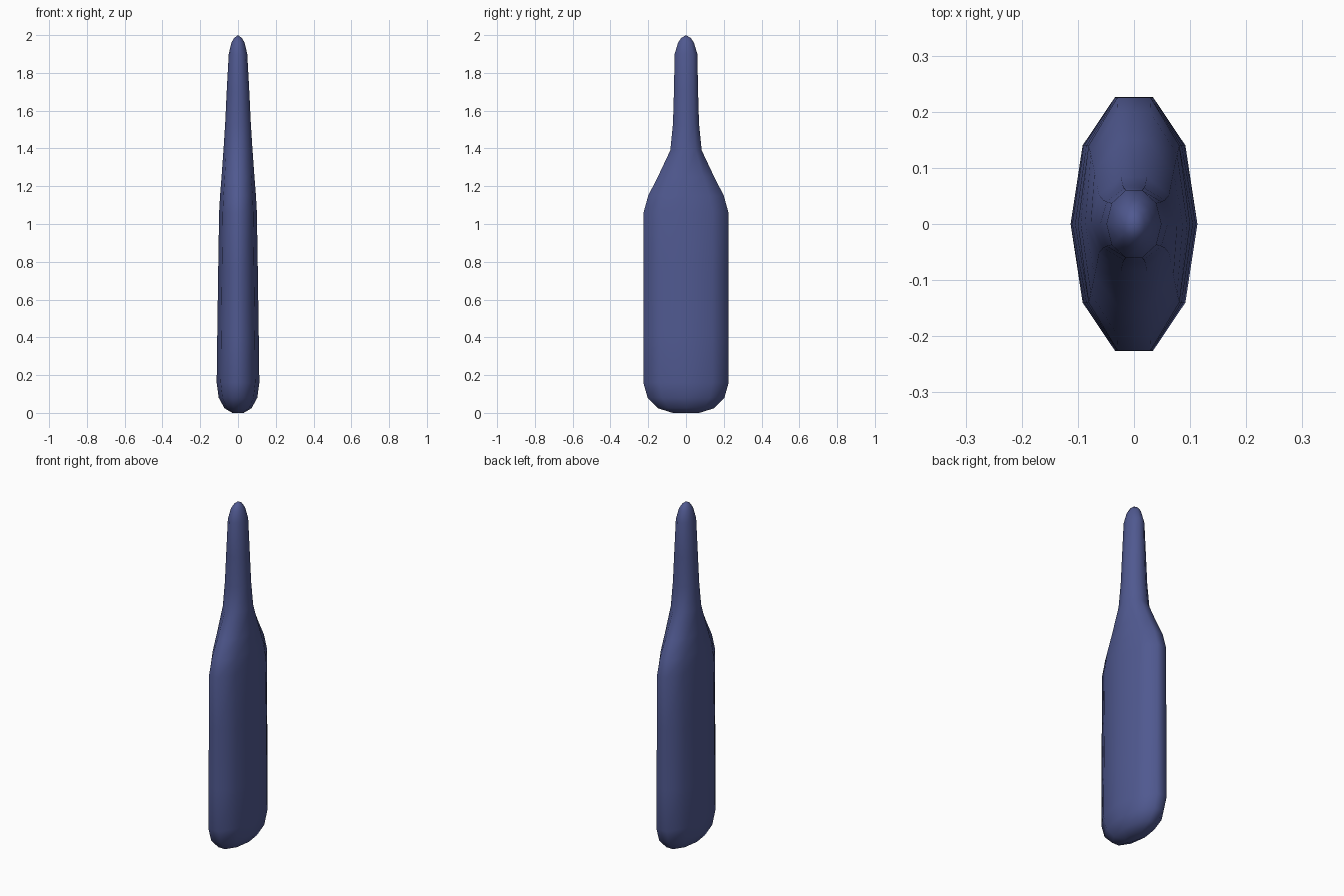
import bpy, bmesh

if "Cube" in bpy.data.objects:
    bpy.data.objects.remove(bpy.data.objects["Cube"])

# Unit cross-section: ten-sided flattened oval
SECTION = [(1, 0), (0.81, 0.62), (0.3, 1), (-0.3, 1), (-0.81, 0.62),
           (-1, 0), (-0.81, -0.62), (-0.3, -1), (0.3, -1), (0.81, -0.62)]

# Profile rings: height, half width in x, half depth in y
RINGS = [(0.0, 0.03, 0.07), (0.025, 0.072, 0.15), (0.08, 0.102, 0.203),
         (0.16, 0.113, 0.226), (0.4, 0.11, 0.225), (0.75, 0.105, 0.225),
         (1.06, 0.1, 0.225), (1.15, 0.095, 0.2), (1.25, 0.087, 0.149),
         (1.39, 0.077, 0.083), (1.53, 0.068, 0.069), (1.7, 0.06, 0.064),
         (1.9, 0.049, 0.06), (1.96, 0.035, 0.042), (1.985, 0.02, 0.025)]

# Bottle body, shoulder and neck as one loft
bm = bmesh.new()
loops = [[bm.verts.new((rx * u, ry * v, z)) for u, v in SECTION] for z, rx, ry in RINGS]
n = len(SECTION)
for a, b in zip(loops, loops[1:]):
    for i in range(n):
        j = (i + 1) % n
        bm.faces.new((a[i], a[j], b[j], b[i]))
bm.faces.new(loops[0][::-1])

# Rounded tip
tip = bm.verts.new((0, 0, 2.0))
for i in range(n):
    bm.faces.new((loops[-1][i], loops[-1][(i + 1) % n], tip))
bmesh.ops.recalc_face_normals(bm, faces=bm.faces)
for f in bm.faces:
    f.smooth = True

mesh = bpy.data.meshes.new("bottle")
bm.to_mesh(mesh)
bm.free()
bottle = bpy.data.objects.new("bottle", mesh)
bpy.context.collection.objects.link(bottle)

# Blue colour
blue = bpy.data.materials.new("blue")
blue.diffuse_color = (0.08, 0.1, 0.28, 1)
blue.use_nodes = True
blue.node_tree.nodes["Principled BSDF"].inputs["Base Color"].default_value = blue.diffuse_color
mesh.materials.append(blue)
